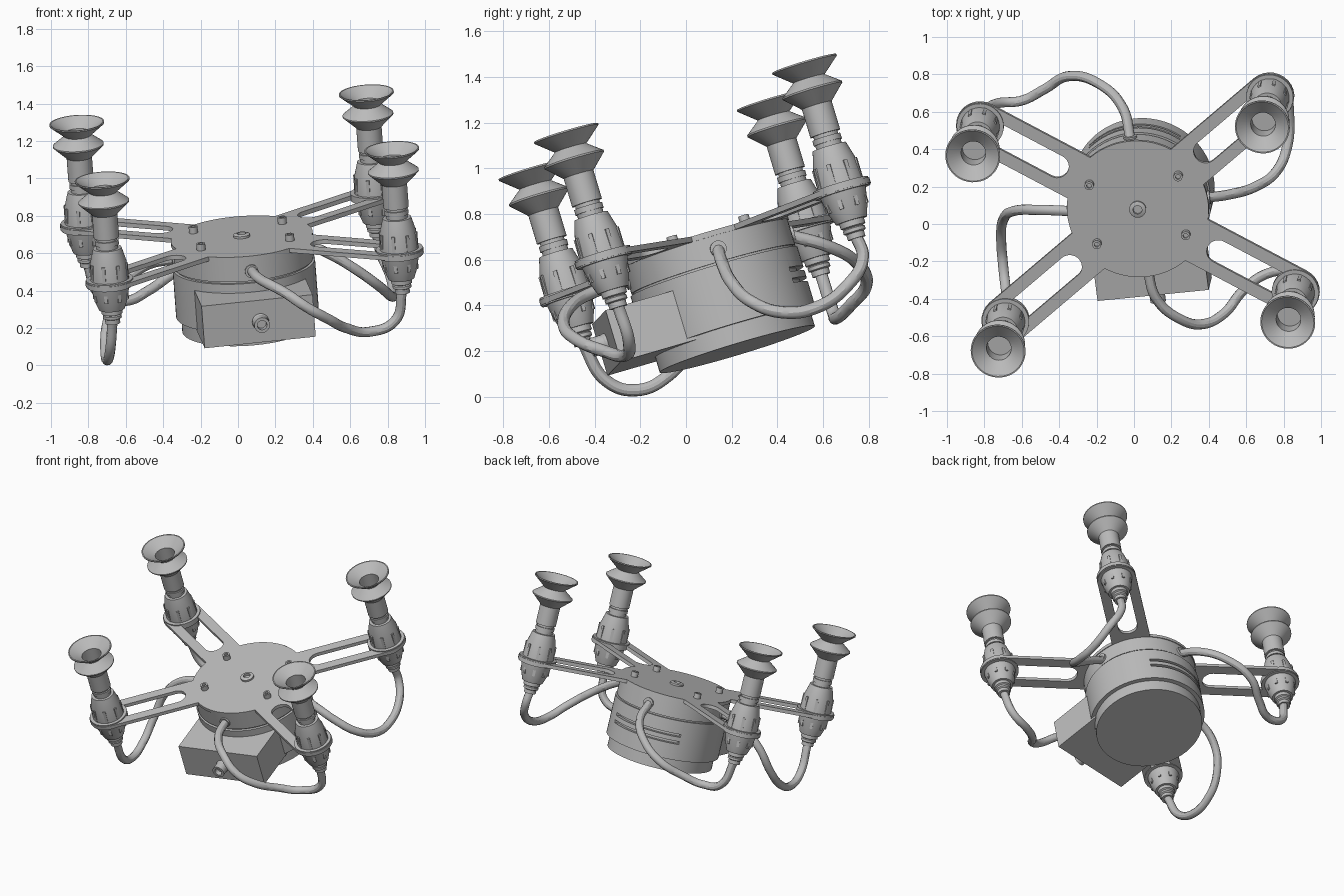
import bpy, bmesh
from math import sin, cos, pi, radians, asin
from mathutils import Matrix, Vector

if "Cube" in bpy.data.objects:
    bpy.data.objects.remove(bpy.data.objects["Cube"])

grey = bpy.data.materials.new("plain_grey")
grey.use_nodes = True
GREY = (0.5, 0.5, 0.5, 1)
grey.diffuse_color = GREY
grey.node_tree.nodes["Principled BSDF"].inputs["Base Color"].default_value = GREY

# Tilted frame of the whole gripper, with its origin on the plate top
up = Vector((-0.075, -0.3, 1)).normalized()
side = Vector((0.991, 0.1, 0.1))
side = (side - up * side.dot(up)).normalized()
back = up.cross(side)
FRAME = Matrix.Translation((0.02, 0.08, 0.69)) @ Matrix((side, back, up)).transposed().to_4x4()
parts = []


def add(name, data, matrix=FRAME):
    obj = bpy.data.objects.new(name, data)
    bpy.context.collection.objects.link(obj)
    obj.matrix_world = matrix
    data.materials.append(grey)
    parts.append(obj)
    return obj


def mesh_from(name, bm):
    bmesh.ops.recalc_face_normals(bm, faces=bm.faces)
    me = bpy.data.meshes.new(name)
    bm.to_mesh(me)
    bm.free()
    return me


def lathe(profile, segs=40, start=0.0, sweep=2 * pi, closed=False):
    """Revolve (radius, height) points about z."""
    bm = bmesh.new()
    verts = [bm.verts.new((r, 0, z)) for r, z in profile]
    pairs = list(zip(verts, verts[1:]))
    if closed:
        pairs.append((verts[-1], verts[0]))
    geom = verts + [bm.edges.new(p) for p in pairs]
    if closed:
        geom.append(bm.faces.new(verts))
    bmesh.ops.rotate(bm, verts=verts, matrix=Matrix.Rotation(start, 3, "Z"))
    bmesh.ops.spin(bm, geom=geom, axis=(0, 0, 1), angle=sweep, steps=segs)
    bmesh.ops.remove_doubles(bm, verts=bm.verts, dist=1e-5)
    return bm


def box(bm, centre, size, turn=Matrix()):
    m = turn @ Matrix.Translation(centre) @ Matrix.Diagonal((*size, 1))
    bmesh.ops.create_cube(bm, size=1, matrix=m)


# Mounting plate: disc with four slotted arms
DISC, REACH, HALF, SLOT = 0.38, 0.955, 0.13, 0.064
ARMS = [radians(a) for a in (35, 145, 215, 325)]


def arc(cx, r, a0, a1, turn, n=14):
    pts = []
    for i in range(n + 1):
        a = a0 + (a1 - a0) * i / n
        x, y = cx + r * cos(a), r * sin(a)
        pts.append((x * cos(turn) - y * sin(turn), x * sin(turn) + y * cos(turn)))
    return pts


outline, holes = [], []
bite = asin(HALF / DISC)
for i, a in enumerate(ARMS):
    following = ARMS[(i + 1) % 4] + (2 * pi if i == 3 else 0)
    outline += arc(REACH, HALF, -pi / 2, pi / 2, a)
    outline += arc(0, DISC, a + bite, following - bite, 0)
    holes.append(arc(0.87, SLOT, -pi / 2, pi / 2, a) + arc(0.49, SLOT, pi / 2, 1.5 * pi, a))
plate = bpy.data.curves.new("mounting_plate", "CURVE")
plate.dimensions, plate.fill_mode, plate.extrude = "2D", "BOTH", 0.012
for loop in [outline] + holes:
    s = plate.splines.new("POLY")
    s.points.add(len(loop) - 1)
    for p, (x, y) in zip(s.points, loop):
        p.co = (x, y, 0, 1)
    s.use_cyclic_u = True
add("mounting_plate", plate, FRAME @ Matrix.Translation((0, 0, -0.012)))

# Round body with a parting groove and stepped base
body = add("round_body", mesh_from("round_body", lathe(
    [(0, -0.02), (0.375, -0.02), (0.375, -0.14), (0.365, -0.14), (0.365, -0.15),
     (0.382, -0.15), (0.382, -0.42), (0.355, -0.42), (0.355, -0.505), (0, -0.505)], 72)))

# Curved vents cut in the back
for z in (-0.26, -0.31):
    cutter = add("vent_cutter", mesh_from("vent_cutter", lathe(
        [(0.35, z), (0.42, z), (0.42, z + 0.02), (0.35, z + 0.02)],
        24, radians(50), radians(80), True)))
    cutter.hide_render = True
    cutter.hide_set(True)
    parts.remove(cutter)
    mod = body.modifiers.new("vent", "BOOLEAN")
    mod.object, mod.operation, mod.solver = cutter, "DIFFERENCE", "EXACT"

# Front control box and its port
bm = bmesh.new()
box(bm, (0, -0.37, -0.318), (0.6, 0.35, 0.235))
add("control_box", mesh_from("control_box", bm))
port = FRAME @ Matrix.Translation((0.01, -0.54, -0.32)) @ Matrix.Rotation(pi / 2, 4, "X")
add("box_port", mesh_from("box_port", lathe(
    [(0, -0.01), (0.045, -0.01), (0.045, 0.015), (0.042, 0.02), (0.042, 0.075),
     (0.026, 0.075), (0.026, 0.04), (0, 0.04)], 24)), port)

# Plate screws and centre bolt
for sx in (-1, 1):
    for sy in (-1, 1):
        add("plate_screw", mesh_from("plate_screw", lathe(
            [(0, -0.01), (0.024, -0.01), (0.024, 0.035), (0.013, 0.035),
             (0.013, 0.02), (0, 0.02)], 20)),
            FRAME @ Matrix.Translation((sx * 0.24, sy * 0.165, 0)))
add("centre_bolt", mesh_from("centre_bolt", lathe(
    [(0, -0.01), (0.045, -0.01), (0.045, 0.012), (0.03, 0.018), (0.024, 0.018),
     (0.024, 0), (0, 0)], 28)))

# Suction units: holder, gland, stem and bellows cup
HOLDER = [(0, -0.16), (0.07, -0.16), (0.088, -0.11), (0.104, -0.03), (0.126, -0.03),
          (0.126, 0.008), (0.104, 0.008), (0.098, 0.1), (0.076, 0.18), (0, 0.18)]
GLAND = [(0, -0.24), (0.04, -0.24), (0.04, -0.215), (0.05, -0.21), (0.05, -0.195),
         (0.043, -0.19), (0.056, -0.185), (0.056, -0.15), (0, -0.15)]
STEM = [(0, 0.17), (0.058, 0.17), (0.058, 0.2), (0.064, 0.2), (0.064, 0.225),
        (0.055, 0.225), (0.055, 0.24), (0.068, 0.24), (0.068, 0.38), (0, 0.38)]
CUP = [(0, 0.37), (0.068, 0.37), (0.136, 0.435), (0.136, 0.442), (0.072, 0.492),
       (0.147, 0.555), (0.147, 0.562), (0.14, 0.562), (0.066, 0.51),
       (0.066, 0.41), (0, 0.41)]
for a in ARMS:
    place = FRAME @ Matrix.Translation((REACH * cos(a), REACH * sin(a), 0))
    bm = lathe(HOLDER)
    for k in range(8):
        turn = Matrix.Rotation((k + 0.5) * pi / 4, 4, "Z")
        box(bm, (0.088, 0, 0.05), (0.034, 0.018, 0.1), turn)
        box(bm, (0.08, 0, -0.065), (0.034, 0.018, 0.08), turn)
    add("cup_holder", mesh_from("cup_holder", bm), place)
    for name, profile in (("cable_gland", GLAND), ("cup_stem", STEM), ("suction_cup", CUP)):
        add(name, mesh_from(name, lathe(profile)), place)

# Hoses from a collar on the body to each gland
HOSES = [
    [(0.12, -0.4, 0.46), (0.25, -0.51, 0.39), (0.37, -0.535, 0.31),
     (0.48, -0.48, 0.25), (0.58, -0.36, 0.2), (0.7, -0.27, 0.18), (0.84, -0.25, 0.24)],
    [(-0.5, 0.075, 0.53), (-0.64, 0.07, 0.4), (-0.7, 0.02, 0.22),
     (-0.71, -0.08, 0.09), (-0.7, -0.22, 0.028), (-0.685, -0.35, 0.07)],
    [(-0.06, 0.62, 0.66), (-0.18, 0.745, 0.59), (-0.35, 0.79, 0.49),
     (-0.48, 0.72, 0.4), (-0.6, 0.66, 0.345), (-0.73, 0.645, 0.37)],
    [(0.52, 0.16, 0.58), (0.65, 0.2, 0.5), (0.76, 0.28, 0.42),
     (0.82, 0.42, 0.37), (0.83, 0.57, 0.39), (0.81, 0.71, 0.49), (0.76, 0.775, 0.61)]]
for path, a, face in zip(HOSES, reversed(ARMS), (-pi / 2, pi, pi / 2, 0)):
    collar = FRAME @ Matrix.Rotation(face, 4, "Z") @ Matrix.Translation((0.36, 0, -0.085))
    gland = FRAME @ Vector((REACH * cos(a), REACH * sin(a), -0.225))
    path = [collar.translation, *path, gland]
    hose = bpy.data.curves.new("hose", "CURVE")
    hose.dimensions, hose.bevel_depth, hose.bevel_resolution = "3D", 0.027, 4
    hose.use_fill_caps = True
    s = hose.splines.new("BEZIER")
    s.bezier_points.add(len(path) - 1)
    for p, co in zip(s.bezier_points, path):
        p.co = co
        p.handle_left_type = p.handle_right_type = "AUTO"
    add("hose", hose, Matrix())
    add("hose_collar", mesh_from("hose_collar", lathe(
        [(0, 0), (0.036, 0), (0.036, 0.025), (0, 0.025)], 24)),
        collar @ Matrix.Rotation(pi / 2, 4, "Y"))

# Turn curves into meshes and shade smooth with sharp edges
bpy.ops.object.select_all(action="DESELECT")
for obj in parts:
    obj.select_set(True)
bpy.context.view_layer.objects.active = parts[0]
bpy.ops.object.convert(target="MESH")
bpy.ops.object.shade_smooth_by_angle(angle=radians(30))
